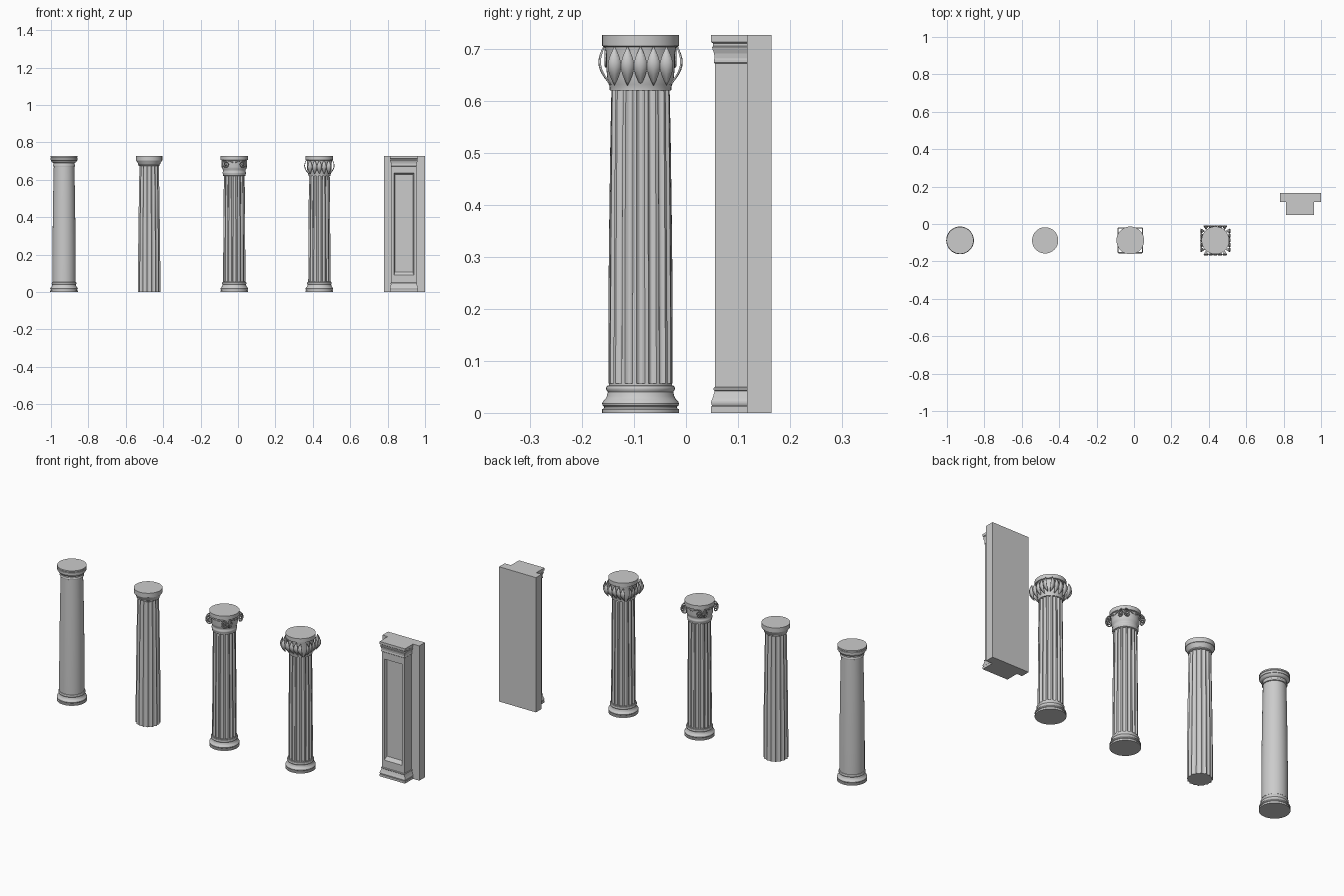
import bpy, bmesh
from math import sin, cos, pi
from mathutils import Matrix, Vector

if "Cube" in bpy.data.objects:
    bpy.data.objects.remove(bpy.data.objects["Cube"])

H = 0.727
CY = -0.0875

def make(name, verts, faces, loc=(0, 0, 0), smooth=True):
    me = bpy.data.meshes.new(name)
    me.from_pydata(verts, [], faces)
    bm = bmesh.new()
    bm.from_mesh(me)
    bmesh.ops.recalc_face_normals(bm, faces=bm.faces)
    bm.to_mesh(me)
    bm.free()
    ob = bpy.data.objects.new(name, me)
    ob.location = loc
    bpy.context.collection.objects.link(ob)
    if smooth:
        bpy.ops.object.select_all(action='DESELECT')
        ob.select_set(True)
        bpy.context.view_layer.objects.active = ob
        bpy.ops.object.shade_smooth_by_angle(angle=0.6)
    return ob

def loft(name, rings, loc, smooth=True):
    n = len(rings[0])
    verts = [p for r in rings for p in r]
    faces = [(i*n + j, i*n + (j+1) % n, (i+1)*n + (j+1) % n, (i+1)*n + j)
             for i in range(len(rings)-1) for j in range(n)]
    faces += [tuple(range(n)), tuple(range(len(verts)-n, len(verts)))]
    return make(name, verts, faces, loc, smooth)

def lathe(name, profile, x, n=48):
    return loft(name, [[(r*cos(2*pi*j/n), r*sin(2*pi*j/n), z) for j in range(n)]
                       for r, z in profile], (x, CY, 0))

def fluted_shaft(name, x, z0, z1, r0, r1, fillet, depth=0.007, flutes=16):
    rings, steps = [], 6
    for k in range(9):
        t = k/8
        r = r0 + (r1-r0)*t**1.5
        ring = []
        for f in range(flutes):
            for s in range(steps + (1 if fillet else 0)):
                u = s/steps
                a = 2*pi/flutes*(f - 0.5 + fillet/2 + (1-fillet)*u)
                q = r - depth*sin(pi*u)**0.8 if 0 < s < steps else r
                ring.append((q*cos(a), q*sin(a), z0 + (z1-z0)*t))
        rings.append(ring)
    return loft(name, rings, (x, CY, 0))

# moulded round base shared by three columns
BASE = [(.074, 0), (.074, .007), (.070, .009), (.070, .012), (.073, .014), (.074, .018),
        (.072, .023), (.068, .026), (.065, .032), (.063, .040), (.064, .042),
        (.066, .045), (.066, .049), (.064, .052), (.061, .053), (.061, .057)]

# plain column
X = -0.93
lathe("plain_base", BASE, X)
lathe("plain_shaft", [(.062, .057), (.062, .2), (.0605, .35), (.058, .53), (.055, .67)], X)
lathe("plain_capital", [(.055, .67), (.059, .672), (.060, .676), (.059, .68), (.057, .682),
                        (.057, .69), (.062, .692), (.067, .697), (.070, .704), (.072, .705),
                        (.072, .716), (.070, .718), (.072, .720), (.072, H)], X)

# fluted column without base
X = -0.475
fluted_shaft("baseless_fluted_shaft", X, 0, .675, .0615, .053, 0, .006)
lathe("cushion_capital", [(.053, .673), (.056, .675), (.056, .680), (.058, .682), (.061, .690),
                          (.066, .698), (.068, .702), (.070, .703), (.070, H)], X)

def side_matrices():
    return [Matrix.Rotation(k*pi/2, 4, 'Z') for k in range(4)]

# column with scrolls
X = -0.02
lathe("scroll_column_base", BASE, X)
fluted_shaft("scroll_column_shaft", X, .057, .622, .060, .056, .3)
lathe("scroll_column_capital", [(.057, .620), (.060, .622), (.060, .630), (.062, .633),
                                (.062, .640), (.060, .643), (.060, .652), (.064, .658),
                                (.066, .668), (.066, .690), (.068, .704), (.074, .706),
                                (.074, H)], X)

# pair of spiral scrolls on each of the four sides
cu = bpy.data.curves.new("scrolls", 'CURVE')
cu.dimensions = '3D'
cu.bevel_depth = .0032
cu.bevel_resolution = 1
cu.use_fill_caps = True
for m in side_matrices():
    for sx in (-1, 1):
        pts = [(0.004, .692), (.02, .700)]
        for i in range(25):
            a = pi/2 - i*2*pi/14
            r = .021*(1 - i/29)
            pts.append((.045 + r*cos(a), .683 + r*sin(a)))
        sp = cu.splines.new('POLY')
        sp.points.add(len(pts)-1)
        for p, (u, z) in zip(sp.points, pts):
            v = m @ Vector((sx*u, -.066, z))
            p.co = (*v, 1)
sc = bpy.data.objects.new("scrolls", cu)
sc.location = (X, CY, 0)
bpy.context.collection.objects.link(sc)

# column with leaves
X = 0.435
lathe("leaf_column_base", BASE, X)
fluted_shaft("leaf_column_shaft", X, .057, .622, .060, .056, .3)
lathe("leaf_column_capital", [(.059, .620), (.059, .626), (.061, .632), (.064, .645), (.066, .665),
                              (.066, .69), (.068, .704), (.074, .706), (.074, H)], X)

# rows of bowed, pointed leaves on four sides
verts, faces = [], []
N = 10
for m in side_matrices():
    for c in range(-2, 3):
        b = len(verts)
        for i in range(N+1):
            t = i/N
            w = .0004 + .0122*sin(pi*t)
            out = .058 + .014*t + .0135*sin(pi*t)
            z = .630 + .075*t
            for u, d in ((-w, 0), (0, .002*sin(pi*t)), (w, 0)):
                verts.append(m @ Vector((c*.025 + u, -out - d, z)))
        for i in range(N):
            for j in range(2):
                a = b + i*3 + j
                faces.append((a, a+1, a+4, a+3))
leaves = make("leaves", verts, faces, (X, CY, 0))
so = leaves.modifiers.new("thickness", 'SOLIDIFY')
so.thickness = .003

# wall slab behind pilaster
def rect(x0, x1, y0, y1, z):
    return [(x0, y0, z), (x1, y0, z), (x1, y1, z), (x0, y1, z)]
loft("wall_slab", [rect(.78, 1.0, .117, .165, z) for z in (0, H)], (0, 0, 0), False)

# pilaster with mouldings and recessed panel
PROFILE = [(.0075, 0), (.0075, .012), (.006, .014), (.0075, .018), (.0075, .022), (.005, .028),
           (.002, .038), (.001, .042), (.003, .044), (.003, .048), (0, .050), (0, .672),
           (.002, .674), (.002, .680), (.001, .682), (.002, .692), (.005, .700), (.006, .704),
           (.004, .706), (.004, .711), (.0075, .714), (.0075, H)]
pil = loft("pilaster", [rect(.887-.068-o, .887+.068+o, .056-o, .12, z) for o, z in PROFILE],
           (0, 0, 0), False)
bm = bmesh.new()
bm.from_mesh(pil.data)
front = max((f for f in bm.faces if f.normal.y < -.9), key=lambda f: f.calc_area())
bmesh.ops.inset_individual(bm, faces=[front], thickness=.021)
for v in front.verts:
    v.co.z = .09 if v.co.z < .3 else .635
bmesh.ops.inset_individual(bm, faces=[front], thickness=.008, depth=0)
for v in front.verts:
    v.co.y += .014
    if v.co.z < .3:
        v.co.z += .012
bm.to_mesh(pil.data)
bm.free()
